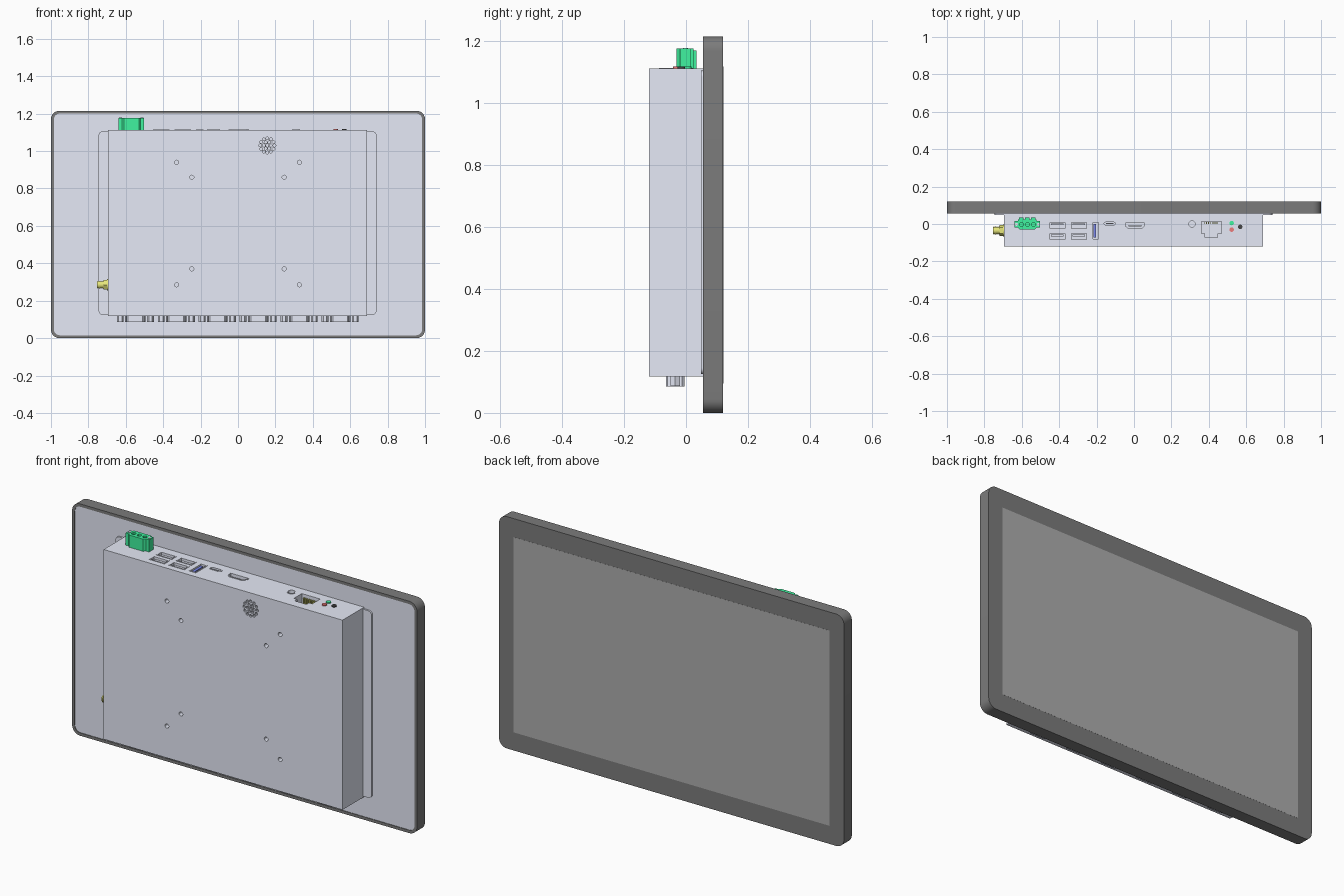
import bpy, bmesh, math

if "Cube" in bpy.data.objects:
    bpy.data.objects.remove(bpy.data.objects["Cube"])

def material(name, rgb):
    m = bpy.data.materials.new(name)
    m.diffuse_color = (*rgb, 1)
    m.use_nodes = True
    m.node_tree.nodes["Principled BSDF"].inputs["Base Color"].default_value = m.diffuse_color
    return m

SHEET = material("sheet_grey", (0.79, 0.82, 0.93))
DARK = material("bezel_black", (0.2, 0.2, 0.2))
GLASS = material("screen_grey", (0.42, 0.42, 0.42))
GREEN = material("terminal_green", (0.05, 0.9, 0.35))
BLUE = material("usb_blue", (0.2, 0.25, 0.85))
GOLD = material("gold", (0.8, 0.8, 0.2))
RED = material("led_red", (0.85, 0.2, 0.2))
BLACK = material("black", (0.06, 0.06, 0.06))

def rect(x0, x1, y0, y1):
    return [(x0, y0), (x1, y0), (x1, y1), (x0, y1)]

def circle(cx, cy, r, n=20):
    return [(cx + r * math.cos(2 * math.pi * i / n), cy + r * math.sin(2 * math.pi * i / n)) for i in range(n)]

def rrect(x0, x1, y0, y1, r, n=6):
    pts = []
    for k, (cx, cy) in enumerate([(x1 - r, y1 - r), (x0 + r, y1 - r), (x0 + r, y0 + r), (x1 - r, y0 + r)]):
        for i in range(n + 1):
            a = math.pi / 2 * (k + i / n)
            pts.append((cx + r * math.cos(a), cy + r * math.sin(a)))
    return pts

def scaled(pts, d):
    """Shrink an outline by d on every side of its bounding box."""
    xs, ys = [p[0] for p in pts], [p[1] for p in pts]
    cx, cy = (min(xs) + max(xs)) / 2, (min(ys) + max(ys)) / 2
    sx, sy = 1 - 2 * d / (max(xs) - min(xs)), 1 - 2 * d / (max(ys) - min(ys))
    return [(cx + (x - cx) * sx, cy + (y - cy) * sy) for x, y in pts]

def place(axis, p, a):
    return {"x": (a, p[0], p[1]), "y": (p[0], a, p[1]), "z": (p[0], p[1], a)}[axis]

def build(name, parts, mat):
    """parts: (axis, outline, start, end[, wall]); wall makes a hollow tube."""
    bm = bmesh.new()
    for axis, pts, a, b, *wall in parts:
        def ring(outline, h):
            return [bm.verts.new(place(axis, p, h)) for p in outline]
        n = len(pts)
        lo, hi = ring(pts, a), ring(pts, b)
        loops = [lo, hi]
        if wall:
            inner = scaled(pts, wall[0])
            loops = [lo, hi, ring(inner, b), ring(inner, a), lo]
        else:
            bm.faces.new(lo)
            bm.faces.new(hi)
        for p, q in zip(loops, loops[1:]):
            for i in range(n):
                j = (i + 1) % n
                bm.faces.new((p[i], p[j], q[j], q[i]))
    bmesh.ops.recalc_face_normals(bm, faces=bm.faces)
    me = bpy.data.meshes.new(name)
    bm.to_mesh(me)
    bm.free()
    me.materials.append(mat)
    ob = bpy.data.objects.new(name, me)
    bpy.context.collection.objects.link(ob)
    return ob

def activate(ob):
    bpy.ops.object.select_all(action='DESELECT')
    ob.select_set(True)
    bpy.context.view_layer.objects.active = ob

def cut(ob, parts):
    cutter = build("cutter", parts, SHEET)
    cutter.hide_render = True
    mod = ob.modifiers.new("cut", 'BOOLEAN')
    mod.operation, mod.solver, mod.object = 'DIFFERENCE', 'EXACT', cutter
    activate(ob)
    bpy.ops.object.modifier_apply(modifier="cut")
    bpy.data.objects.remove(cutter)

TOP, BOTTOM, FRONT = 1.112, 0.118, -0.12

# Display: bezel with rim, rear panel and screen
bezel = build("bezel", [("y", rrect(-1, 1, 0, 1.215, 0.045, 8), 0.055, 0.12)], DARK)
cut(bezel, [("y", rrect(-0.985, 0.985, 0.015, 1.2, 0.032, 8), 0.03, 0.066)])
build("rear_panel", [("y", rrect(-0.985, 0.985, 0.015, 1.2, 0.032, 8), 0.058, 0.066)], SHEET)
build("screen", [("y", rect(-0.915, 0.915, 0.095, 1.118), 0.115, 0.1205)], GLASS)
build("mounting_flange", [("y", rrect(-0.745, 0.74, 0.125, 1.105, 0.02), 0.049, 0.06)], SHEET)

# Port outlines on the top of the housing
usb_a = [rect(x, x + 0.09, y, y + 0.042) for x in (-0.455, -0.34) for y in (-0.088, -0.028)]
usb_blue = rect(-0.225, -0.185, -0.085, 0.013)
usb_c = rrect(-0.165, -0.095, -0.011, 0.015, 0.0125)
hdmi = [(-0.05, 0.01), (0.06, 0.01), (0.06, -0.012), (0.042, -0.03), (-0.032, -0.03), (-0.05, -0.012)]
audio = circle(0.31, 0, 0.022)
lan = [(0.36, 0.014), (0.467, 0.014), (0.467, -0.052), (0.447, -0.052),
       (0.447, -0.072), (0.38, -0.072), (0.38, -0.052), (0.36, -0.052)]
ports = usb_a + [usb_blue, usb_c, hdmi, audio, lan]

# Housing with port recesses, mounting holes and round vent
housing = build("housing", [("y", rect(-0.695, 0.69, BOTTOM, TOP), FRONT, 0.06)], SHEET)
cuts = [("z", p, TOP - 0.06, TOP + 0.05) for p in ports]
for s in (-1, 1):
    for x, z in ((0.328, 0.94), (0.328, 0.285), (0.247, 0.86), (0.247, 0.37)):
        cuts.append(("y", circle(s * x, z, 0.011, 16), FRONT - 0.05, FRONT + 0.025))
for count, r in ((1, 0), (6, 0.019), (12, 0.038)):
    for i in range(count):
        a = 2 * math.pi * i / count
        cuts.append(("y", circle(0.157 + r * math.cos(a), 1.03 + r * math.sin(a), 0.0075, 10),
                     FRONT - 0.05, FRONT + 0.02))
cut(housing, cuts)

# Port shells and tongues
build("port_shells", [("z", p, TOP - 0.06, TOP + 0.002, 0.005) for p in usb_a + [usb_blue, usb_c, hdmi, audio]], SHEET)
tongues = [rect(p[0][0] + 0.012, p[1][0] - 0.012, p[0][1] + 0.022, p[0][1] + 0.032) for p in usb_a]
tongues += [rect(-0.15, -0.11, -0.001, 0.005), rect(-0.03, 0.04, -0.014, -0.006)]
build("port_tongues", [("z", p, TOP - 0.06, TOP - 0.008) for p in tongues], SHEET)
build("blue_usb_tongue", [("z", rect(-0.217, -0.203, -0.073, 0.001), TOP - 0.06, TOP - 0.004)], BLUE)
build("network_contacts", [("z", rect(0.376 + i * 0.01, 0.38 + i * 0.01, 0, 0.01), TOP - 0.06, TOP - 0.015)
                           for i in range(8)], GOLD)

# Status lights and button
build("green_light", [("z", circle(0.522, 0.005, 0.012), TOP - 0.02, TOP + 0.006)], GREEN)
build("red_light", [("z", circle(0.522, -0.03, 0.012), TOP - 0.02, TOP + 0.006)], RED)
build("button", [("z", circle(0.568, -0.015, 0.012), TOP - 0.02, TOP + 0.006)], BLACK)

# Green power terminal: body with ears, key ribs, wire holes and ear screws
body = [(-0.638, -0.02), (-0.62, -0.02), (-0.61, -0.03), (-0.53, -0.03), (-0.52, -0.02), (-0.502, -0.02),
        (-0.502, 0.016), (-0.52, 0.016), (-0.52, 0.024), (-0.62, 0.024), (-0.62, 0.016), (-0.638, 0.016)]
terminal = build("power_terminal", [("z", body, TOP - 0.01, 1.176)], GREEN)
cut(terminal, [("z", circle(-0.57 + i * 0.032, -0.003, 0.011, 12), 1.15, 1.2) for i in (-1, 0, 1)])
build("terminal_ribs", [("z", rect(-0.582 + i * 0.032, -0.558 + i * 0.032, 0.02, 0.034), TOP - 0.01, 1.17)
                        for i in (-1, 0, 1)], GREEN)
build("terminal_screws", [("z", circle(x, -0.002, 0.008, 12), 1.16, 1.179) for x in (-0.628, -0.512)], SHEET)

# Six serial connectors along the bottom: D shell, insert, pins, hex standoffs
shells, pins, nuts = [], [], []
for k in range(6):
    cx, cy = -0.549 + k * 0.219, -0.035
    d = [(cx - 0.055, cy + 0.022), (cx - 0.047, cy + 0.03), (cx + 0.047, cy + 0.03), (cx + 0.055, cy + 0.022),
         (cx + 0.046, cy - 0.024), (cx + 0.039, cy - 0.03), (cx - 0.039, cy - 0.03), (cx - 0.046, cy - 0.024)]
    shells += [("z", d, 0.085, BOTTOM + 0.01, 0.005), ("z", scaled(d, 0.003), 0.11, BOTTOM + 0.005)]
    for count, dy in ((5, 0.01), (4, -0.01)):
        pins += [("z", circle(cx + (i - (count - 1) / 2) * 0.018, cy + dy, 0.0035, 8), 0.09, 0.115)
                 for i in range(count)]
    for s in (-1, 1):
        nuts.append(("z", circle(cx + s * 0.081, cy, 0.018, 6), 0.087, BOTTOM + 0.01, 0.008))
        nuts.append(("z", circle(cx + s * 0.081, cy, 0.012, 6), 0.105, BOTTOM + 0.01))
build("serial_shells", shells, SHEET)
build("serial_pins", pins, GOLD)
build("serial_standoffs", nuts, SHEET)

# Antenna socket on the left side: washer, hex nut, threaded barrel
ay, az = -0.035, 0.285
sma = [("x", circle(ay, az, 0.031, 24), -0.701, -0.69), ("x", circle(ay, az, 0.03, 6), -0.718, -0.7),
       ("x", circle(ay, az, 0.018, 24), -0.755, -0.715, 0.006), ("x", circle(ay, az, 0.014, 24), -0.73, -0.7)]
sma += [("x", circle(ay, az, 0.021, 24), -0.752 + i * 0.009, -0.747 + i * 0.009, 0.006) for i in range(4)]
build("antenna_socket", sma, GOLD)

# Smooth the round parts, keeping edges sharp
for ob in list(bpy.context.scene.objects):
    activate(ob)
    bpy.ops.object.shade_smooth_by_angle(angle=math.radians(30))
